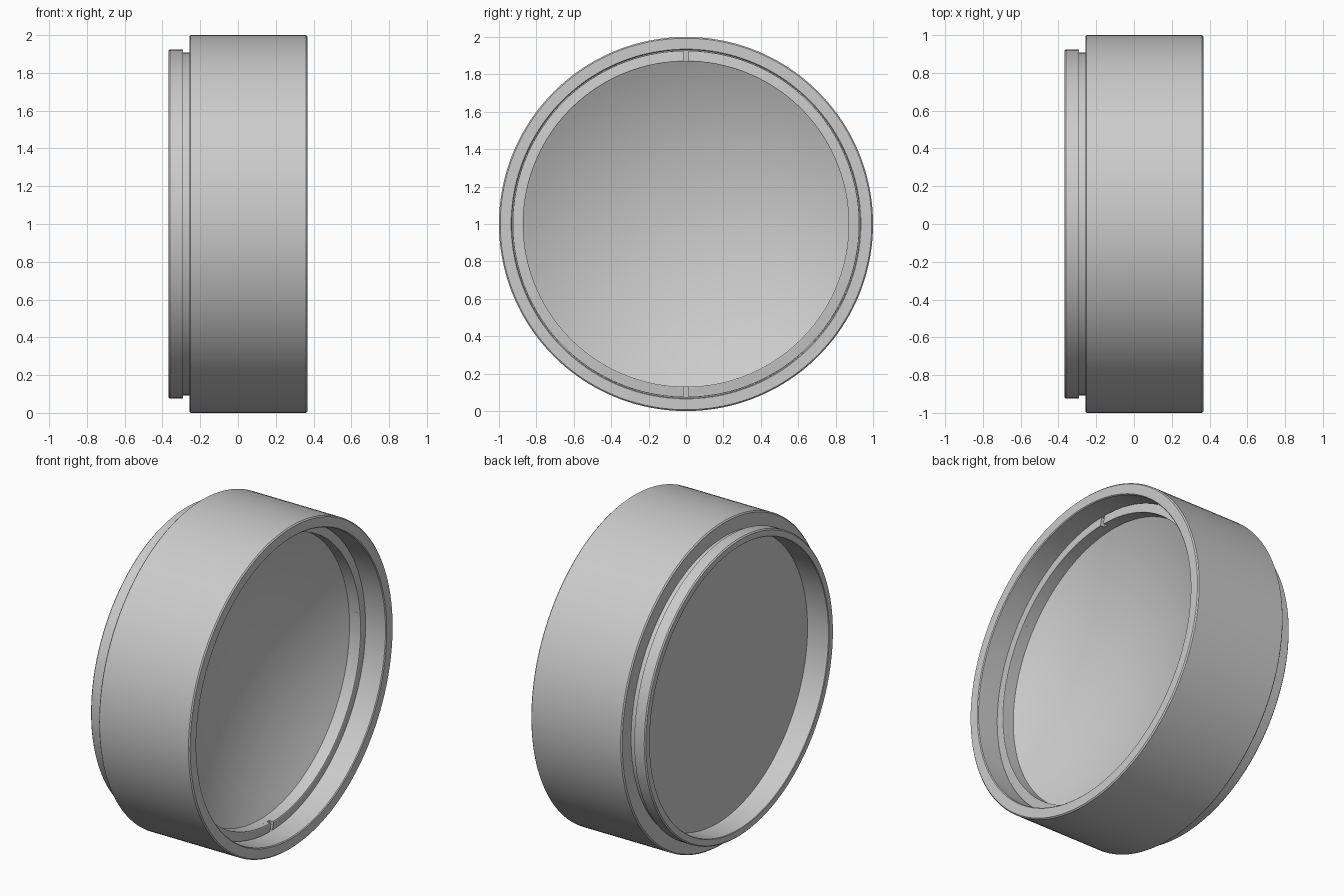
import bpy, bmesh, math

if "Cube" in bpy.data.objects:
    bpy.data.objects.remove(bpy.data.objects["Cube"], do_unlink=True)

grey = bpy.data.materials.new("satin grey")
grey.use_nodes = True
GREY = (0.6, 0.6, 0.6, 1.0)
grey.diffuse_color = GREY
grey.node_tree.nodes["Principled BSDF"].inputs["Base Color"].default_value = GREY


def lathe(name, profile, closed=True, start=0.0, arc=math.tau, steps=160):
    """Turn an (x, radius) profile around the x axis, centred at z = 1."""
    bm = bmesh.new()
    full = arc > math.tau - 1e-6
    columns = steps if full else steps + 1
    rings = []
    for i in range(columns):
        a = start + arc * i / steps
        rings.append([bm.verts.new((x, r * math.sin(a), 1 + r * math.cos(a)))
                      for x, r in profile])
    n = len(profile)
    for i in range(steps):
        p, q = rings[i], rings[(i + 1) % columns]
        for j in range(n if closed else n - 1):
            k = (j + 1) % n
            bm.faces.new((p[j], p[k], q[k], q[j]))
    if not full:
        bm.faces.new(rings[0])
        bm.faces.new(rings[-1])
    bmesh.ops.remove_doubles(bm, verts=bm.verts, dist=1e-5)
    bmesh.ops.recalc_face_normals(bm, faces=bm.faces)
    mesh = bpy.data.meshes.new(name)
    bm.to_mesh(mesh)
    bm.free()
    mesh.materials.append(grey)
    obj = bpy.data.objects.new(name, mesh)
    bpy.context.collection.objects.link(obj)
    bpy.ops.object.select_all(action='DESELECT')
    obj.select_set(True)
    bpy.context.view_layer.objects.active = obj
    bpy.ops.object.shade_smooth_by_angle(angle=math.radians(25))
    return obj


# Housing: rear neck, groove, wide barrel and stepped bore
lathe("housing", [
    (-0.367, 0.881), (-0.367, 0.917), (-0.360, 0.924), (-0.292, 0.924),
    (-0.292, 0.907), (-0.258, 0.907), (-0.258, 0.993), (-0.251, 1.0),
    (0.360, 1.0), (0.367, 0.993), (0.367, 0.935), (0.362, 0.930),
    (0.160, 0.930), (0.160, 0.878), (-0.364, 0.878)])

# Lens: flat at the rear, hollowed at the front
EDGE, RADIUS, SAG, REAR = 0.160, 0.878, 0.225, -0.22
curve = (RADIUS ** 2 + SAG ** 2) / (2 * SAG)
front = []
for i in range(17):
    r = RADIUS * i / 16
    front.append((EDGE - SAG + curve - math.sqrt(curve ** 2 - r * r), r))
lathe("lens", front + [(REAR, RADIUS), (REAR, 0.0)], closed=False)

# Retaining ring: full base, topped by two arcs that leave the wrench slots
lathe("retaining_ring_base", [
    (0.157, 0.870), (0.157, 0.929), (0.207, 0.929), (0.207, 0.870)])
slot = 0.014
for side, start in (("left", 0.0), ("right", math.pi)):
    lathe("retaining_ring_" + side, [
        (0.207, 0.870), (0.207, 0.926), (0.228, 0.926), (0.235, 0.874),
        (0.233, 0.870)],
        start=start + slot, arc=math.pi - 2 * slot, steps=80)
